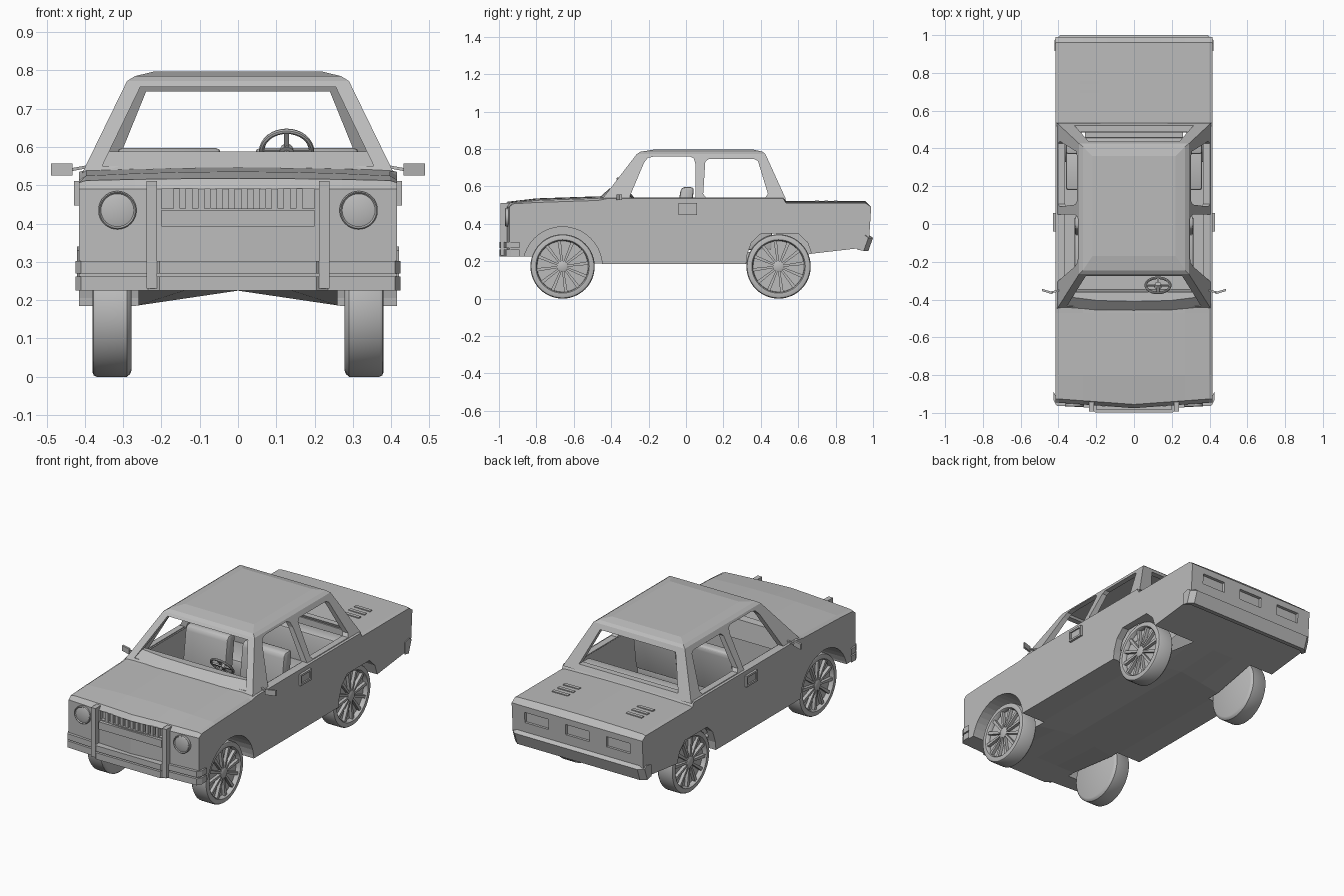
import bpy, bmesh, math
from mathutils import Matrix, Vector

if "Cube" in bpy.data.objects:
    bpy.data.objects.remove(bpy.data.objects["Cube"])

grey = bpy.data.materials.new("plain grey")
grey.diffuse_color = (0.5, 0.5, 0.5, 1)
grey.use_nodes = True
grey.node_tree.nodes["Principled BSDF"].inputs["Base Color"].default_value = grey.diffuse_color


def build(name, parts, bevel=0, smooth=False):
    """One object from several lofts; each loft is a list of equal-length point rings."""
    bm = bmesh.new()
    for rings in parts:
        vs = [[bm.verts.new(p) for p in r] for r in rings]
        n = len(vs[0])
        for a, b in zip(vs, vs[1:]):
            for i in range(n):
                j = (i + 1) % n
                bm.faces.new((a[i], a[j], b[j], b[i]))
        bm.faces.new(vs[0])
        bm.faces.new(vs[-1][::-1])
    bmesh.ops.recalc_face_normals(bm, faces=bm.faces[:])
    if bevel:
        bmesh.ops.bevel(bm, geom=bm.edges[:], offset=bevel, segments=2, affect='EDGES', profile=0.5)
    me = bpy.data.meshes.new(name)
    bm.to_mesh(me)
    bm.free()
    me.materials.append(grey)
    ob = bpy.data.objects.new(name, me)
    bpy.context.collection.objects.link(ob)
    ob["smooth"] = smooth
    return ob


def box(x, y, z):
    return [[(a, y[0], z[0]), (a, y[1], z[0]), (a, y[1], z[1]), (a, y[0], z[1])] for a in x]


def prism_x(x0, x1, pts):
    return [[(a, y, z) for y, z in pts] for a in (x0, x1)]


def prism_y(y0, y1, pts):
    return [[(x, a, z) for x, z in pts] for a in (y0, y1)]


def layer(hx, y0, y1, z):
    return [(-hx, y0, z), (hx, y0, z), (hx, y1, z), (-hx, y1, z)]


def lathe_x(profile, cy, cz, n=40):
    """Rings (x, radius) round an axis along x."""
    return [[(x, cy + r * math.cos(2 * math.pi * i / n), cz + r * math.sin(2 * math.pi * i / n))
             for i in range(n)] for x, r in profile]


def lathe_y(profile, cx, cz, n=32):
    return [[(cx + r * math.cos(2 * math.pi * i / n), y, cz + r * math.sin(2 * math.pi * i / n))
             for i in range(n)] for y, r in profile]


def cut(ob, cutters):
    """Subtract cutters, bake the result and drop the cutters."""
    for c in cutters:
        c.hide_render = True
        m = ob.modifiers.new("cut", 'BOOLEAN')
        m.operation, m.solver, m.object = 'DIFFERENCE', 'EXACT', c
    dg = bpy.context.evaluated_depsgraph_get()
    me = bpy.data.meshes.new_from_object(ob.evaluated_get(dg))
    ob.modifiers.clear()
    ob.data = me
    for c in cutters:
        bpy.data.objects.remove(c)


# lower body: side profile carried across x, with crowned hood and veed floor
def section(x):
    a = abs(x)
    f = -0.975 + 0.03 * a / 0.415
    floor = 0.225 - 0.04 * min(a / 0.27, 1)
    c = 0.012 * (1 - (a / 0.415) ** 2) - (0.01 if a > 0.4 else 0)
    return [(x, y, z) for y, z in (
        (f, 0.225), (f, 0.49), (f + 0.02, 0.512 + c / 2), (-0.8, 0.524 + c), (-0.47, 0.535 + c),
        (-0.42, 0.54 + c / 2), (0.52, 0.54 + c / 2), (0.535, 0.515 + c / 2), (0.96, 0.515 + c / 2),
        (0.99, 0.49), (0.98, 0.33), (0.93, 0.27), (0.67, 0.24), (0.40, floor), (-0.5, floor), (-0.82, 0.225))]


body = build("car_body", [[section(x) for x in
                           (-0.415, -0.397, -0.27, -0.14, 0, 0.14, 0.27, 0.397, 0.415)]])
cutters = [build("cabin_cavity", [box((-0.375, 0.375), (-0.40, 0.485), (0.25, 0.7))]),
           build("grille_recess", [box((-0.2, 0.2), (-1.1, -0.94), (0.44, 0.49))])]
for s in (1, -1):
    cutters.append(build("front_arch_cut", [lathe_x([(s * 0.26, 0.212), (s * 0.6, 0.212)], -0.66, 0.172)]))
    cutters.append(build("rear_arch_cut", [prism_x(s * 0.26, s * 0.6, [
        (0.315, 0.1), (0.325, 0.23), (0.35, 0.30), (0.40, 0.347), (0.60, 0.347),
        (0.65, 0.30), (0.675, 0.23), (0.68, 0.1)])]))
for x in (-0.26, 0, 0.26):
    cutters.append(build("tail_recess", [box((x - 0.075, x + 0.075), (0.97, 1.1), (0.395, 0.455))]))
cut(body, cutters)

# cabin shell with open windows
cabin = build("cabin_shell", [[layer(0.408, -0.45, 0.535, 0.53), layer(0.29, -0.264, 0.425, 0.772),
                               layer(0.27, -0.245, 0.41, 0.785), layer(0.22, -0.17, 0.36, 0.797)]])
cut(cabin, [
    build("cabin_inside", [[layer(0.384, -0.432, 0.512, 0.50), layer(0.262, -0.235, 0.395, 0.768)]]),
    build("windscreen_cut", [prism_y(-0.8, -0.1, [(-0.355, 0.55), (0.355, 0.55), (0.255, 0.757), (-0.255, 0.757)])]),
    build("rear_window_cut", [prism_y(0.2, 0.9, [(-0.315, 0.56), (0.315, 0.56), (0.24, 0.745), (-0.24, 0.745)])]),
    build("front_window_cut", [prism_x(-1, 1, [
        (-0.305, 0.536), (0.05, 0.536), (0.05, 0.72), (0.042, 0.75), (0.02, 0.76), (-0.17, 0.76),
        (-0.205, 0.752), (-0.225, 0.725)])]),
    build("side_rear_window_cut", [prism_x(-1, 1, [
        (0.092, 0.56), (0.105, 0.542), (0.425, 0.542), (0.438, 0.56), (0.385, 0.735), (0.365, 0.746),
        (0.12, 0.746), (0.103, 0.73)])])])

# cowl and dashboard across the windscreen base
build("dashboard_cowl", [[[(x, y0, 0.535), (x * 0.97, y0 + 0.06, 0.588), (x * 0.97, -0.36, 0.585), (x, -0.345, 0.48),
                           (x, y0 + 0.08, 0.48)]
                          for x, y0 in ((-0.365, -0.445), (-0.2, -0.465), (0, -0.47), (0.2, -0.465), (0.365, -0.445))]])

# steering wheel, tilted towards the driver
bm = bmesh.new()
bmesh.ops.create_cone(bm, cap_ends=True, segments=16, radius1=0.02, radius2=0.016, depth=0.02)
bmesh.ops.create_cone(bm, cap_ends=True, segments=10, radius1=0.01, radius2=0.01, depth=0.12,
                      matrix=Matrix.Translation((0, 0, -0.06)))
for k in range(4):
    bmesh.ops.create_cube(bm, size=1, matrix=Matrix.Rotation(k * math.pi / 2, 4, 'Z')
                          @ Matrix.Translation((0.038, 0, 0)) @ Matrix.Diagonal((0.06, 0.013, 0.008, 1)))
N, M = 32, 8
ring = [[bm.verts.new(((0.065 + 0.007 * math.cos(b * 2 * math.pi / M)) * math.cos(a * 2 * math.pi / N),
                       (0.065 + 0.007 * math.cos(b * 2 * math.pi / M)) * math.sin(a * 2 * math.pi / N),
                       0.007 * math.sin(b * 2 * math.pi / M))) for b in range(M)] for a in range(N)]
for a in range(N):
    for b in range(M):
        c, d = (a + 1) % N, (b + 1) % M
        bm.faces.new((ring[a][b], ring[c][b], ring[c][d], ring[a][d]))
me = bpy.data.meshes.new("steering_wheel")
bm.to_mesh(me)
bm.free()
me.materials.append(grey)
wheel = bpy.data.objects.new("steering_wheel", me)
wheel.matrix_world = Matrix.Translation((0.127, -0.325, 0.59)) @ Matrix.Rotation(math.radians(-52), 4, 'X')
wheel["smooth"] = True
bpy.context.collection.objects.link(wheel)

# seats
for s, side in ((1, "left"), (-1, "right")):
    x = (s * 0.18 - 0.135, s * 0.18 + 0.135)
    build("front_seat_" + side, [
        prism_x(x[0], x[1], [(-0.06, 0.36), (0.01, 0.34), (0.042, 0.58), (0.035, 0.597), (-0.015, 0.597), (-0.03, 0.58)]),
        box(x, (-0.27, 0.0), (0.27, 0.37))], 0.012, True)
build("rear_bench", [box((-0.36, 0.36), (0.37, 0.46), (0.26, 0.53)),
                     box((-0.36, 0.36), (0.18, 0.40), (0.26, 0.36))], 0.012, True)

# wheels with recessed rims, hubs and spokes
for label, cy in (("front", -0.66), ("rear", 0.495)):
    for s, side in ((1, "left"), (-1, "right")):
        tyre = [(0.278, 0.155), (0.282, 0.165), (0.29, 0.172), (0.37, 0.172), (0.377, 0.168), (0.38, 0.16),
                (0.38, 0.143), (0.374, 0.138), (0.355, 0.136)]
        parts = [lathe_x([(s * x, r) for x, r in tyre], cy, 0.172, 48),
                 lathe_x([(s * 0.35, 0.03), (s * 0.374, 0.03), (s * 0.378, 0.022)], cy, 0.172, 20)]
        for k in range(12):
            a = k * math.pi / 6 + 0.13
            u, v = Vector((0, math.cos(a), math.sin(a))), Vector((0, -math.sin(a), math.cos(a)))
            c = Vector((0, cy, 0.172))
            parts.append([[c + u * r + v * w * q + Vector((s * x, 0, 0))
                           for q, x in ((-1, 0.35), (1, 0.35), (1, 0.373), (-1, 0.373))]
                          for r, w in ((0.02, 0.005), (0.139, 0.009))])
        build("%s_wheel_%s" % (label, side), parts, 0, True)

# front bumper bars following the stepped nose
path = [(-0.425, -0.935), (-0.41, -0.962), (-0.235, -0.972), (-0.205, -0.998),
        (0.205, -0.998), (0.235, -0.972), (0.41, -0.962), (0.425, -0.935)]
bars = [[[(x, y, z0), (x, y + 0.045, z0), (x, y + 0.045, z1), (x, y, z1)] for x, y in path]
        for z0, z1 in ((0.225, 0.262), (0.27, 0.303))]
build("front_bumper", bars)
build("rear_bumper", [[[(x, y - 0.06, 0.262), (x, y - 0.025, 0.255), (x, y, 0.325), (x, y - 0.02, 0.34), (x, y - 0.06, 0.33)]
                       for x, y in ((-0.42, 0.975), (-0.39, 1.0), (0.39, 1.0), (0.42, 0.975))]])

# grille: upright posts, plate bar and slats
build("grille_posts", [box((s * 0.225 - 0.014, s * 0.225 + 0.014), (-0.992, -0.94), (0.23, 0.511)) for s in (1, -1)])
build("grille_plate", [box((-0.2, 0.2), (-0.981, -0.95), (0.392, 0.435))])
build("grille_slats", [box((x * 0.032 - 0.009, x * 0.032 + 0.009), (-0.966, -0.935), (0.438, 0.492)) for x in range(-5, 6)])

# headlights
for s, side in ((1, "left"), (-1, "right")):
    build("headlight_" + side, [lathe_y([(-0.94, 0.05), (-0.964, 0.05), (-0.967, 0.047), (-0.962, 0.043),
                                         (-0.967, 0.025)], s * 0.315, 0.435)], 0, True)

# side mirrors and door handles
for s, side in ((1, "left"), (-1, "right")):
    plate = [[(s * x, y + d, z) for d, z in ((0, 0.526), (0.012, 0.526), (0.012, 0.557), (0, 0.557))]
             for x, y in ((0.432, -0.372), (0.488, -0.355))]
    arm = [[(s * x, y + d, z + e) for d, e in ((-.005, -.004), (.005, -.004), (.005, .004), (-.005, .004))]
           for x, y, z in ((0.385, -0.35, 0.55), (0.44, -0.362, 0.54))]
    build("side_mirror_" + side, [plate, arm])
    xs = sorted((s * 0.41, s * 0.428))
    build("door_handle_" + side, [box(xs, (-0.04, 0.058), (0.447, 0.458)), box(xs, (-0.04, 0.058), (0.5, 0.511)),
                                  box(xs, (-0.04, -0.03), (0.447, 0.511)), box(xs, (0.048, 0.058), (0.447, 0.511)),
                                  box(sorted((s * 0.41, s * 0.42)), (-0.03, 0.048), (0.458, 0.5))])

# vents on the rear deck
build("deck_vents", [box((s * 0.235 - 0.05, s * 0.235 + 0.05), (y - 0.01, y + 0.01), (0.512, 0.524))
                     for s in (1, -1) for y in (0.70, 0.75, 0.80)])

# smooth shading on the rounded parts only
bpy.ops.object.select_all(action='DESELECT')
for ob in bpy.context.collection.objects:
    if ob.get("smooth"):
        ob.select_set(True)
        bpy.context.view_layer.objects.active = ob
bpy.ops.object.shade_smooth_by_angle(angle=math.radians(35))
